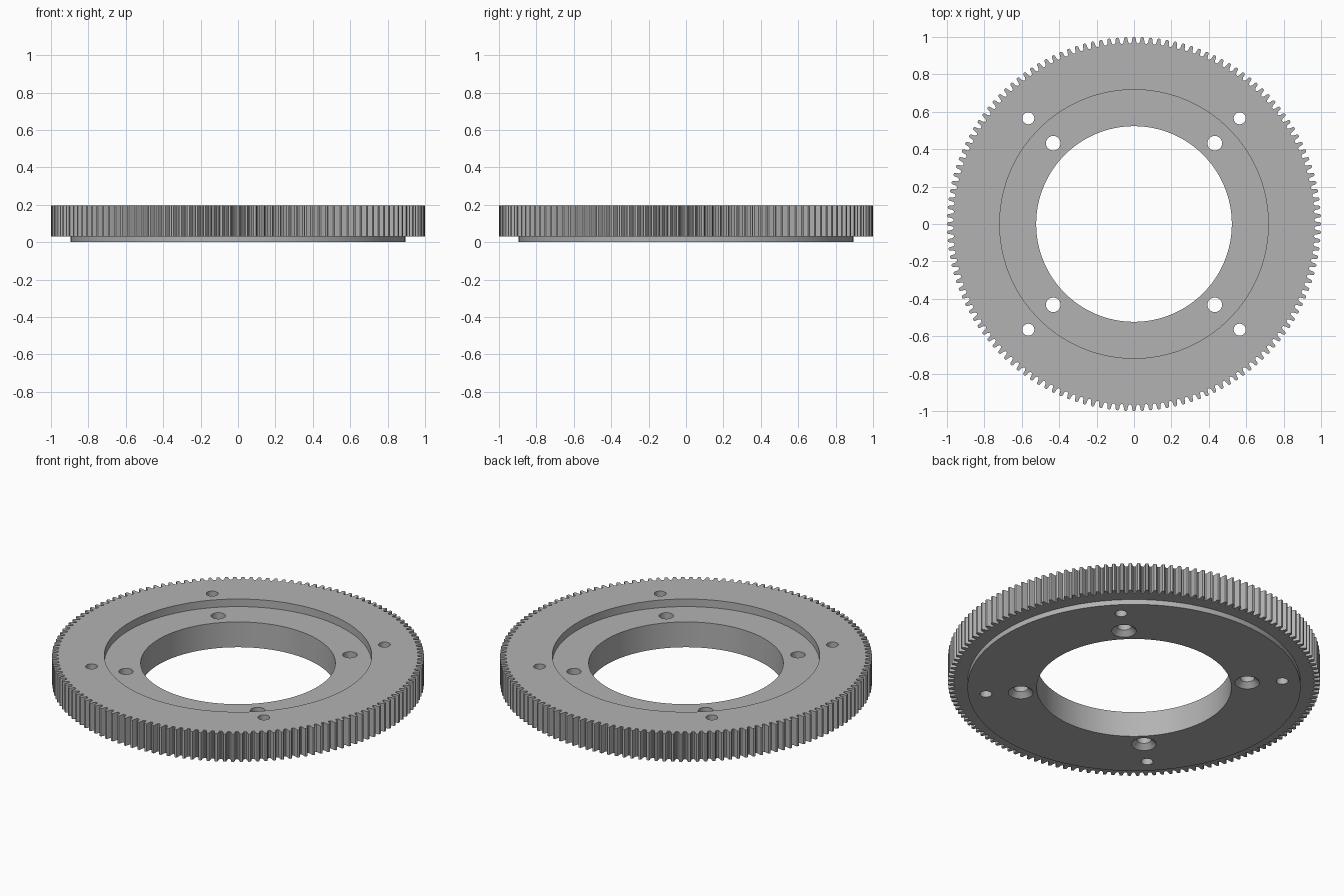
import bpy, bmesh, math

TEETH = 140
BASE, TOP = 0.03, 0.195      # toothed rim height range
FLOOR = 0.15                 # height of the recess floor

old = bpy.data.objects.get("Cube")
if old:
    bpy.data.objects.remove(old, do_unlink=True)

steel = bpy.data.materials.new("light grey metal")
steel.use_nodes = True
GREY = (0.45, 0.45, 0.45, 1)
steel.diffuse_color = GREY
steel.node_tree.nodes["Principled BSDF"].inputs["Base Color"].default_value = GREY


def circle(r, n, cx=0, cy=0):
    return [(cx + r * math.cos(math.tau * i / n), cy + r * math.sin(math.tau * i / n))
            for i in range(n)]


def gear_outline():
    # half a tooth as (fraction of pitch, radius), mirrored about the tip
    half = [(0.0, 1.0), (0.13, 0.999), (0.2, 0.994), (0.27, 0.975), (0.36, 0.967)]
    tooth = [(-f, r) for f, r in reversed(half[1:])] + half + [(0.5, 0.965)]
    return [(r * math.cos(a), r * math.sin(a))
            for i in range(TEETH) for f, r in tooth
            for a in [math.tau * (i + f) / TEETH]]


def loft(bm, sections):
    """Closed solid through outlines with equal point counts."""
    rings = [[bm.verts.new((x, y, z)) for x, y in pts] for pts, z in sections]
    n = len(rings[0])
    for a, b in zip(rings, rings[1:]):
        for i in range(n):
            j = (i + 1) % n
            bm.faces.new((a[i], a[j], b[j], b[i]))
    bm.faces.new(rings[0][::-1])
    bm.faces.new(rings[-1])


def make(name, solids):
    bm = bmesh.new()
    for sections in solids:
        loft(bm, sections)
    me = bpy.data.meshes.new(name)
    bm.to_mesh(me)
    bm.free()
    me.materials.append(steel)
    ob = bpy.data.objects.new(name, me)
    bpy.context.collection.objects.link(ob)
    return ob


def combine(target, tool, operation):
    bpy.context.view_layer.objects.active = target
    mod = target.modifiers.new(operation.lower(), 'BOOLEAN')
    mod.operation, mod.object, mod.solver = operation, tool, 'EXACT'
    bpy.ops.object.modifier_apply(modifier=mod.name)
    bpy.data.objects.remove(tool, do_unlink=True)


# toothed rim with the round flange under it
outline = gear_outline()
gear = make("ring_gear", [[(outline, BASE), (outline, TOP)]])
flange = circle(0.895, 160)
combine(gear, make("lower_flange", [[(flange, 0), (flange, 0.1)]]), 'UNION')

# central bore stepping out to the shallow recess
bore, recess = circle(0.523, 128), circle(0.718, 128)
combine(gear, make("bore_cutter", [[(bore, -0.1), (bore, FLOOR), (recess, FLOOR), (recess, 0.3)]]),
        'DIFFERENCE')

# four plain pin holes and four screw holes countersunk from below
holes = []
for sx in (-1, 1):
    for sy in (-1, 1):
        pin = circle(0.032, 32, sx * 0.565, sy * 0.565)
        holes.append([(pin, -0.1), (pin, 0.3)])
        x, y = sx * 0.432, sy * 0.432
        wide, narrow = circle(0.067, 32, x, y), circle(0.039, 32, x, y)
        holes.append([(wide, -0.1), (wide, 0), (narrow, 0.028), (narrow, 0.3)])
combine(gear, make("hole_cutter", holes), 'DIFFERENCE')

bpy.ops.object.select_all(action='DESELECT')
gear.select_set(True)
bpy.context.view_layer.objects.active = gear
bpy.ops.object.shade_smooth_by_angle(angle=math.radians(30))
